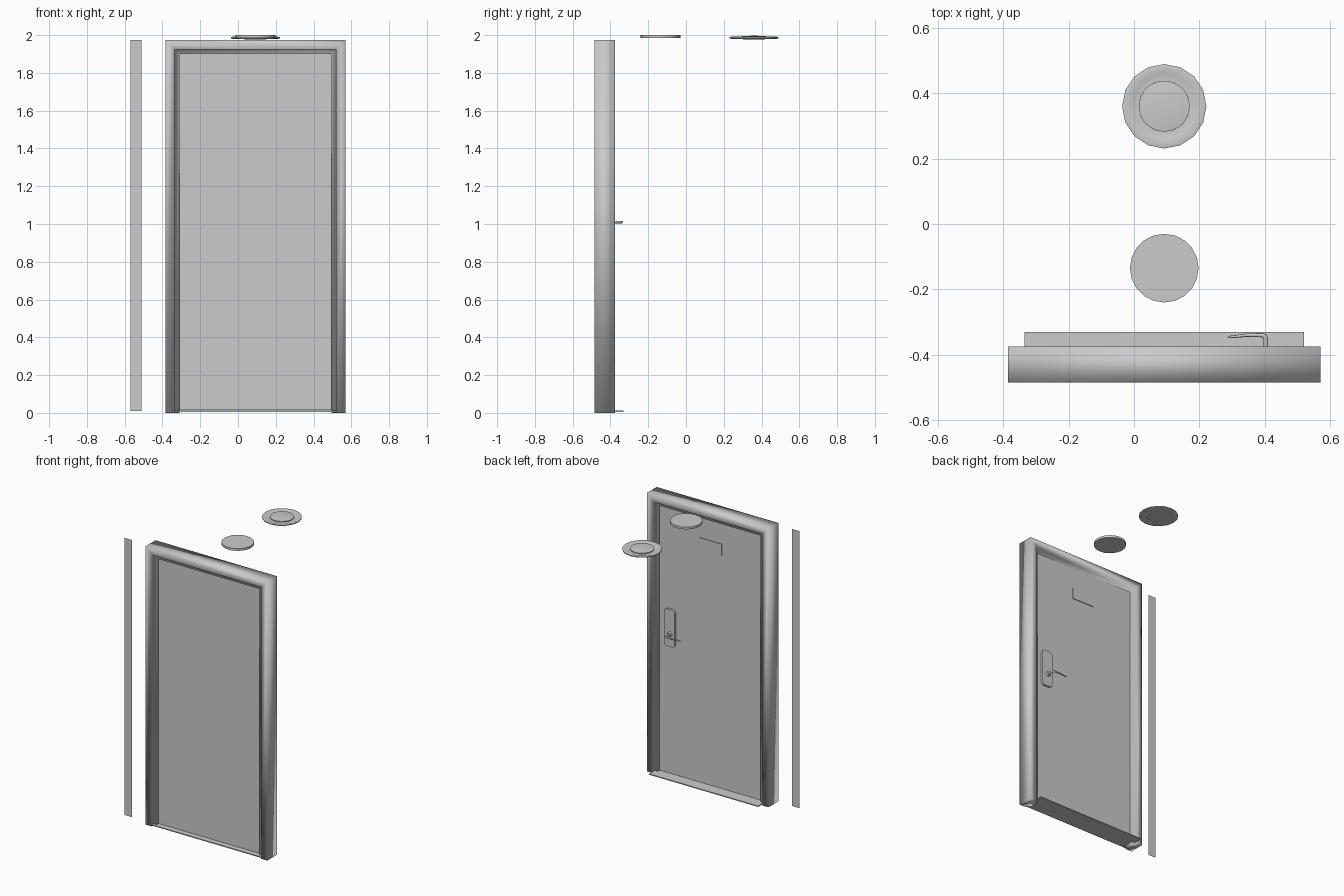
import bpy, bmesh, math
from mathutils import Vector, Matrix

if "Cube" in bpy.data.objects:
    bpy.data.objects.remove(bpy.data.objects["Cube"])

CX = 0.0925  # centre line of the door


def finish(name, bm, angle=None):
    bmesh.ops.recalc_face_normals(bm, faces=bm.faces)
    me = bpy.data.meshes.new(name)
    bm.to_mesh(me)
    bm.free()
    ob = bpy.data.objects.new(name, me)
    bpy.context.collection.objects.link(ob)
    if angle:
        bpy.context.view_layer.objects.active = ob
        ob.select_set(True)
        bpy.ops.object.shade_smooth_by_angle(angle=math.radians(angle))
        ob.select_set(False)
    return ob


def box(name, x, y, z):
    bm = bmesh.new()
    bmesh.ops.create_cube(bm, size=1)
    for v in bm.verts:
        for i, (lo, hi) in enumerate((x, y, z)):
            v.co[i] = hi if v.co[i] > 0 else lo
    return finish(name, bm)


def lathe(name, profile, centre, n, angle=30):
    bm = bmesh.new()
    rings = []
    for r, z in profile:
        if r == 0:
            rings.append([bm.verts.new((centre[0], centre[1], z))] * n)
        else:
            rings.append([bm.verts.new((centre[0] + r * math.cos(2 * math.pi * i / n),
                                        centre[1] + r * math.sin(2 * math.pi * i / n), z))
                          for i in range(n)])
    for a, b in zip(rings, rings[1:]):
        for i in range(n):
            j = (i + 1) % n
            bm.faces.new(list(dict.fromkeys((a[i], a[j], b[j], b[i]))))
    return finish(name, bm, angle)


# Door frame: stepped section (inward offset, y) swept round three sides with mitres
section = [(0, -0.485), (0.05, -0.485), (0.05, -0.467), (0.075, -0.467),
           (0.075, -0.393), (0.05, -0.393), (0.05, -0.375), (0, -0.375)]
bm = bmesh.new()
L, R, T = -0.385, 0.57, 1.975
loops = []
for k in range(4):
    loops.append([bm.verts.new((L + o if k < 2 else R - o, y, T - o if k in (1, 2) else 0))
                  for o, y in section])
for a, b in zip(loops, loops[1:]):
    for i in range(len(section)):
        j = (i + 1) % len(section)
        bm.faces.new((a[i], a[j], b[j], b[i]))
bm.faces.new(loops[0])
bm.faces.new(loops[-1])
finish("door_frame", bm, 100)

# Door leaf and threshold
box("door_leaf", (-0.31, 0.495), (-0.45, -0.41), (0.015, 1.905))
box("threshold", (-0.335, 0.52), (-0.485, -0.33), (0.006, 0.013))

# Flat wall strip beside the frame
bm = bmesh.new()
bm.faces.new([bm.verts.new((x, -0.46, z)) for x, z in
              ((-0.57, 0.01), (-0.51, 0.01), (-0.51, 1.975), (-0.57, 1.975))])
finish("side_strip", bm)

# Blank sign plate on the back of the door
box("sign_plate", (CX - 0.088, CX + 0.088), (-0.412, -0.405), (1.67, 1.75))

# Handle back plate with rounded corners
bm = bmesh.new()
pts = []
for sx, sz, start in ((1, 1, 0), (-1, 1, 90), (-1, -1, 180), (1, -1, 270)):
    for s in range(5):
        a = math.radians(start + s * 22.5)
        pts.append((0.408 + sx * 0.021 + 0.02 * math.cos(a),
                    1.052 + sz * 0.112 + 0.02 * math.sin(a)))
face = bm.faces.new([bm.verts.new((x, -0.412, z)) for x, z in pts])
ext = bmesh.ops.extrude_face_region(bm, geom=[face])
for v in ext["geom"]:
    if isinstance(v, bmesh.types.BMVert):
        v.co.y = -0.395
finish("handle_plate", bm, 30)

# Handle collar
bm = bmesh.new()
bmesh.ops.create_cone(bm, cap_ends=True, segments=16, radius1=0.018, radius2=0.014, depth=0.012,
                      matrix=Matrix.Translation((0.403, -0.39, 1.01)) @ Matrix.Rotation(-math.pi / 2, 4, 'X'))
finish("handle_collar", bm, 30)

# Lever: bent tube flattening towards the tip
cu = bpy.data.curves.new("handle_lever", 'CURVE')
cu.dimensions = '3D'
cu.bevel_depth = 0.007
cu.bevel_resolution = 2
cu.use_fill_caps = True
path = [(0.403, -0.40, 1), (0.403, -0.35, 1), (0.399, -0.342, 1), (0.388, -0.340, 0.9),
        (0.345, -0.340, 0.75), (0.31, -0.344, 0.6), (0.288, -0.346, 0.5)]
sp = cu.splines.new('POLY')
sp.points.add(len(path) - 1)
for p, (x, y, r) in zip(sp.points, path):
    p.co = (x, y, 1.01, 1)
    p.radius = r
bpy.context.collection.objects.link(bpy.data.objects.new("handle_lever", cu))

# Ceiling disc
lathe("ceiling_disc", [(0, 1.984), (0.105, 1.984), (0.105, 2.0), (0, 2.0)], (CX, -0.135), 20)

# Ceiling lamp: lipped ring with a shallow domed lens
c = (CX, 0.36)
lathe("lamp_ring", [(0.078, 1.981), (0.10, 1.981), (0.118, 1.979), (0.129, 1.983),
                    (0.129, 1.989), (0.118, 1.992), (0.10, 1.986), (0.078, 1.986),
                    (0.078, 1.981)], c, 16, 60)
lathe("lamp_lens", [(0, 1.976), (0.05, 1.977), (0.078, 1.981), (0.078, 1.992),
                    (0.05, 1.996), (0, 1.997)], c, 20, 60)
